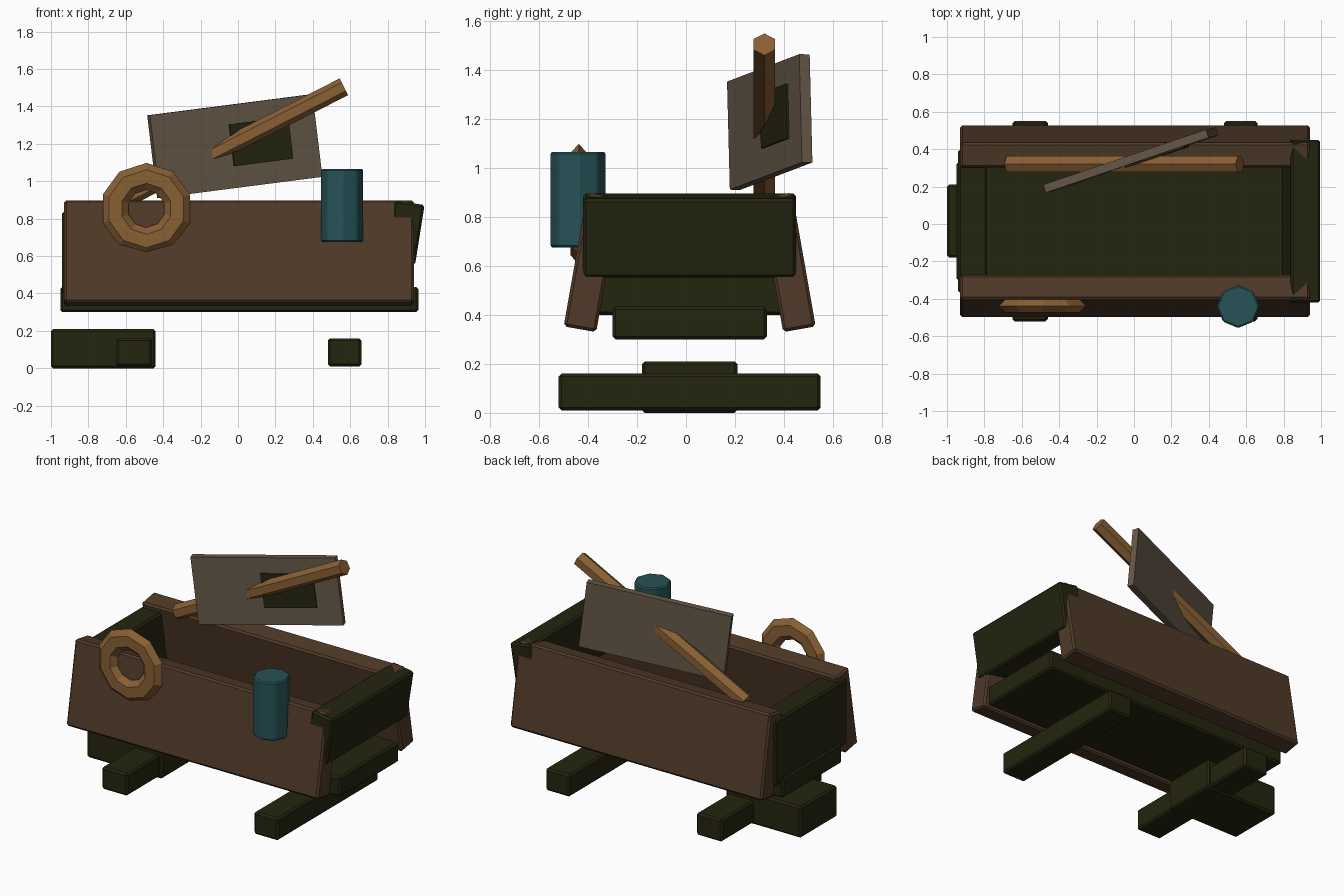
import bpy, bmesh, math
from mathutils import Matrix, Vector

if "Cube" in bpy.data.objects:
    bpy.data.objects.remove(bpy.data.objects["Cube"])


def material(name, rgb):
    m = bpy.data.materials.new(name)
    m.diffuse_color = (*rgb, 1)
    m.use_nodes = True
    m.node_tree.nodes["Principled BSDF"].inputs["Base Color"].default_value = m.diffuse_color
    return m


BROWN = material("brown_wood", (0.080, 0.042, 0.021))
DARK = material("dark_wood", (0.018, 0.018, 0.0048))
TAN = material("tan_rope", (0.250, 0.116, 0.034))
GREY = material("grey_brown", (0.130, 0.096, 0.064))
TEAL = material("teal", (0.019, 0.085, 0.092))


def finish(name, bm, mat, bevel=0.0):
    bmesh.ops.recalc_face_normals(bm, faces=bm.faces)
    me = bpy.data.meshes.new(name)
    bm.to_mesh(me)
    bm.free()
    me.materials.append(mat)
    ob = bpy.data.objects.new(name, me)
    bpy.context.collection.objects.link(ob)
    if bevel:
        mod = ob.modifiers.new("edge", 'BEVEL')
        mod.width = bevel
        mod.segments = 1
    return ob


def box(name, centre, size, mat, rot=None, bevel=0.012):
    bm = bmesh.new()
    bmesh.ops.create_cube(bm, size=1)
    m = Matrix.Translation(centre) @ (rot or Matrix()) @ Matrix.Diagonal((*size, 1))
    bmesh.ops.transform(bm, matrix=m, verts=bm.verts)
    return finish(name, bm, mat, bevel)


def span(name, lo, hi, mat):
    lo, hi = Vector(lo), Vector(hi)
    return box(name, (lo + hi) / 2, hi - lo, mat)


# trough floor and upright left end
span("floor", (-0.95, -0.30, 0.30), (0.965, 0.33, 0.435), DARK)
span("left_end", (-0.94, -0.37, 0.40), (-0.785, 0.40, 0.84), DARK)

# leaning right end
box("right_end", (0.893, 0.015, 0.725), (0.16, 0.87, 0.325), DARK,
    Matrix.Rotation(math.radians(9), 4, 'Y'))

# leaning side planks, mirrored about y = 0.015
for name, s in (("front_plank", -1), ("back_plank", 1)):
    box(name, (0.005, 0.015 + s * 0.4, 0.615), (1.87, 0.135, 0.555), BROWN,
        Matrix.Rotation(s * math.radians(10), 4, 'X'))

# skids and hitch block
span("left_skid", (-0.65, -0.52, 0.01), (-0.46, 0.55, 0.16), DARK)
span("right_skid", (0.48, -0.52, 0.01), (0.66, 0.55, 0.16), DARK)
span("hitch_block", (-1.0, -0.18, 0.0), (-0.44, 0.21, 0.21), DARK)

# rope coil: ten-sided ring with a flattened six-sided section
bm = bmesh.new()
N, K = 10, 6
rings = []
for i in range(N):
    a = 2 * math.pi * i / N + math.pi / 2
    ring = []
    for k in range(K):
        b = 2 * math.pi * k / K
        r = 0.1725 + 0.0725 * math.cos(b)
        ring.append(bm.verts.new((-0.49 + r * math.cos(a),
                                  -0.438 + 0.04 * math.sin(b),
                                  0.853 + r * math.sin(a))))
    rings.append(ring)
for i in range(N):
    p, q = rings[i], rings[(i + 1) % N]
    for k in range(K):
        j = (k + 1) % K
        bm.faces.new((p[k], p[j], q[j], q[k]))
finish("rope_coil", bm, TAN)

# canister
bm = bmesh.new()
bmesh.ops.create_cone(bm, cap_ends=True, segments=8, radius1=0.115, radius2=0.115,
                      depth=0.39, matrix=Matrix.Translation((0.557, -0.441, 0.871)))
bmesh.ops.rotate(bm, cent=(0.557, -0.441, 0), verts=bm.verts,
                 matrix=Matrix.Rotation(0 if any(abs(v.co.y + 0.441) < 1e-4 for v in bm.verts)
                                        else math.pi / 8, 3, 'Z'))
finish("canister", bm, TEAL, 0.008)

# six-sided pole running through the board
a, b = Vector((-0.67, 0.32, 0.875)), Vector((0.566, 0.32, 1.505))
d = (b - a).normalized()
side = Vector((0, 1, 0))
up = d.cross(side)
bm = bmesh.new()
ends = [[bm.verts.new(c + 0.05 * (math.sin(t) * side + math.cos(t) * up))
         for t in (math.pi * k / 3 for k in range(6))] for c in (a, b)]
for k in range(6):
    j = (k + 1) % 6
    bm.faces.new((ends[0][k], ends[0][j], ends[1][j], ends[1][k]))
for e in ends:
    bm.faces.new(e)
finish("pole", bm, TAN)

# tilted board with dark patch on its front
u = Vector((0.87, 0.295, 0.112)).normalized()
v = Vector((-0.055, -0.012, 0.44))
v = (v - u * v.dot(u)).normalized()
n = u.cross(v)  # points to the front
frame = Matrix((u, v, n)).transposed().to_4x4()
centre = Vector((-0.017, 0.342, 1.188))
box("board", centre, (0.925, 0.445, 0.045), GREY, frame, 0)
box("board_patch", centre + u * 0.141 + v * 0.007 + n * 0.022,
    (0.335, 0.225, 0.02), DARK, frame, 0)
